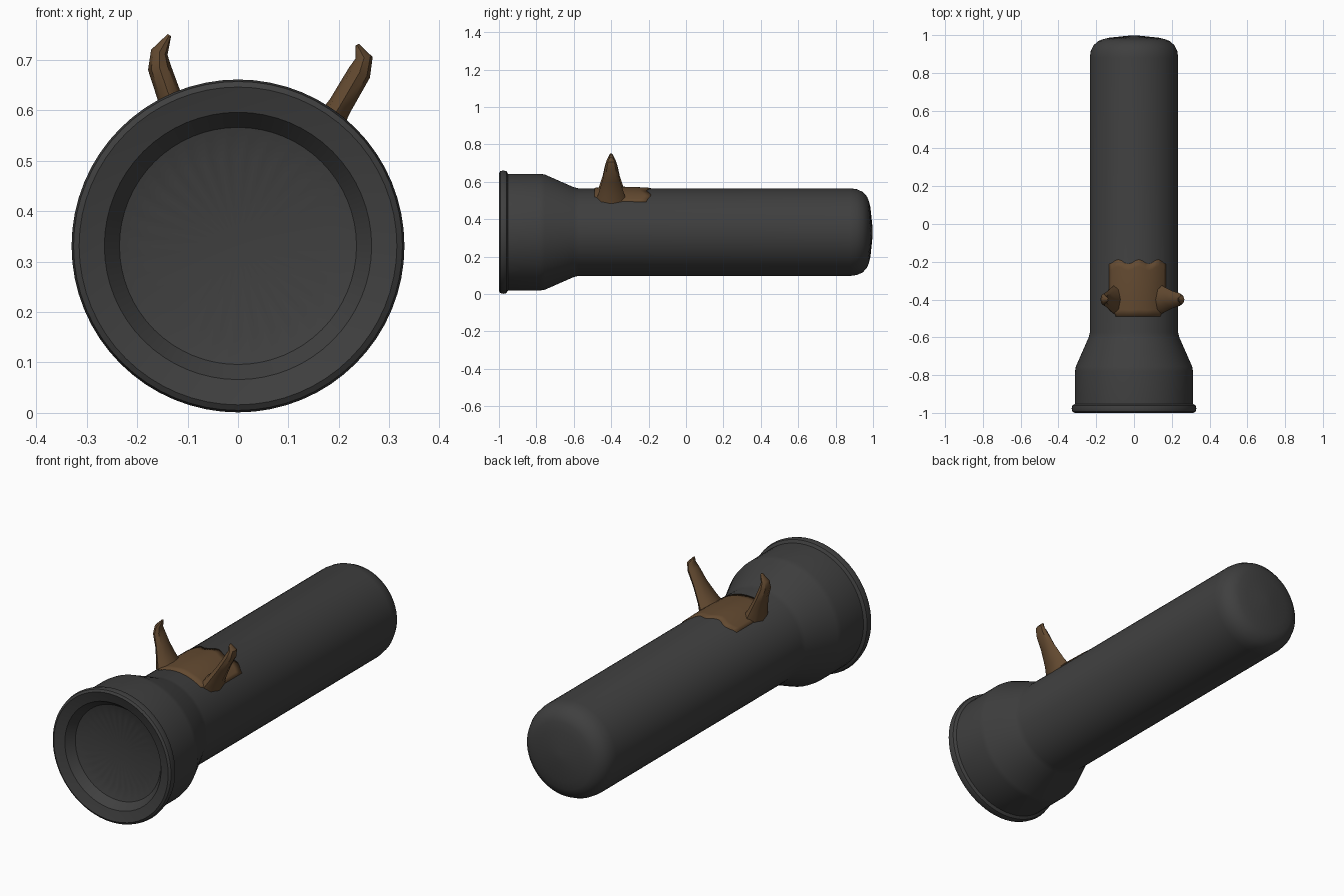
import bpy, bmesh
from math import sin, cos, pi, radians
from mathutils import Vector

if "Cube" in bpy.data.objects:
    bpy.data.objects.remove(bpy.data.objects["Cube"])

AXIS_Z = 0.331
SEGMENTS = 64


def material(name, colour):
    m = bpy.data.materials.new(name)
    m.use_nodes = True
    m.diffuse_color = colour
    m.node_tree.nodes["Principled BSDF"].inputs["Base Color"].default_value = colour
    return m


grey = material("dark grey", (0.05, 0.05, 0.05, 1))
brown = material("horn brown", (0.125, 0.068, 0.03, 1))


def finish(name, bm, mat, angle):
    bmesh.ops.recalc_face_normals(bm, faces=bm.faces)
    mesh = bpy.data.meshes.new(name)
    bm.to_mesh(mesh)
    bm.free()
    mesh.materials.append(mat)
    ob = bpy.data.objects.new(name, mesh)
    bpy.context.collection.objects.link(ob)
    bpy.ops.object.select_all(action="DESELECT")
    ob.select_set(True)
    bpy.context.view_layer.objects.active = ob
    bpy.ops.object.shade_smooth_by_angle(angle=radians(angle))
    return ob


def loft(bm, rings):
    """Skin rings of points and close both ends."""
    rows = [[bm.verts.new(p) for p in ring] for ring in rings]
    n = len(rows[0])
    for a, b in zip(rows, rows[1:]):
        for i in range(n):
            j = (i + 1) % n
            bm.faces.new((a[i], a[j], b[j], b[i]))
    for row in (rows[0], rows[-1]):
        bm.faces.new(row)


def lathe_ring(r, y, wave=0):
    """Circle around the long axis; wave makes alternate points step in and out."""
    ring = []
    for i in range(SEGMENTS):
        a = 2 * pi * i / SEGMENTS
        rr = r + wave * (1 if i % 2 else -1)
        ring.append((rr * sin(a), y, AXIS_Z + rr * cos(a)))
    return ring


# Torch casing: lens recess, rim, flared head, barrel and domed tail
profile = [
    (0.02, -0.925), (0.18, -0.93, 0.012), (0.235, -0.945), (0.265, -0.985),
    (0.29, -0.992), (0.315, -1.0), (0.326, -0.993), (0.33, -0.977),
    (0.326, -0.96), (0.312, -0.952), (0.312, -0.78), (0.308, -0.755),
    (0.24, -0.6), (0.234, -0.575), (0.234, 0.88), (0.229, 0.915),
    (0.215, 0.945), (0.19, 0.968), (0.165, 0.978), (0.125, 0.986, 0.008),
    (0.02, 0.998),
]
bm = bmesh.new()
loft(bm, [lathe_ring(*p) for p in profile])
finish("torch_casing", bm, grey, 35)

# Hide patch wrapped over the barrel, with a scalloped back edge
COLS, ROWS = 18, 8
bm = bmesh.new()
grid = []
for j in range(ROWS + 1):
    t = j / ROWS
    half = radians(30 + 10 * min(1, 3 * t))
    row = []
    for i in range(COLS + 1):
        u = 2 * i / COLS - 1
        a = radians(6) + u * half
        back = -0.2 - 0.012 * cos(3 * pi * u + pi)
        y = -0.49 + t * (back + 0.49)
        r = 0.237 + 0.006 * sin(pi * t) * (1 - u * u)
        row.append(bm.verts.new((r * sin(a), y, AXIS_Z + r * cos(a))))
    grid.append(row)
for a, b in zip(grid, grid[1:]):
    for i in range(COLS):
        bm.faces.new((a[i], a[i + 1], b[i + 1], b[i]))
patch = finish("hide_patch", bm, brown, 30)
solid = patch.modifiers.new("thickness", "SOLIDIFY")
solid.thickness = 0.015
solid.offset = -1

# Curved horns: centre line in x and z, tapering oval section
THICK = (0.05, 0.032, 0.024, 0.023, 0.017, 0.004)
DEPTH = (0.085, 0.066, 0.046, 0.034, 0.024, 0.007)
horns = {
    "horn_left": [(0.13, 0.49), (0.163, 0.545), (0.203, 0.61),
                  (0.241, 0.675), (0.25, 0.704), (0.236, 0.73)],
    "horn_right": [(-0.095, 0.51), (-0.117, 0.57), (-0.137, 0.63),
                   (-0.156, 0.685), (-0.156, 0.715), (-0.136, 0.749)],
}
for name, path in horns.items():
    pts = [Vector((x, -0.4, z)) for x, z in path]
    rings = []
    for k, p in enumerate(pts):
        along = (pts[min(k + 1, 5)] - pts[max(k - 1, 0)]).normalized()
        side = Vector((along.z, 0, -along.x))
        ring = []
        for i in range(8):
            a = 2 * pi * i / 8
            ring.append(p + side * THICK[k] * cos(a) + Vector((0, DEPTH[k] * sin(a), 0)))
        rings.append(ring)
    bm = bmesh.new()
    loft(bm, rings)
    finish(name, bm, brown, 40)
